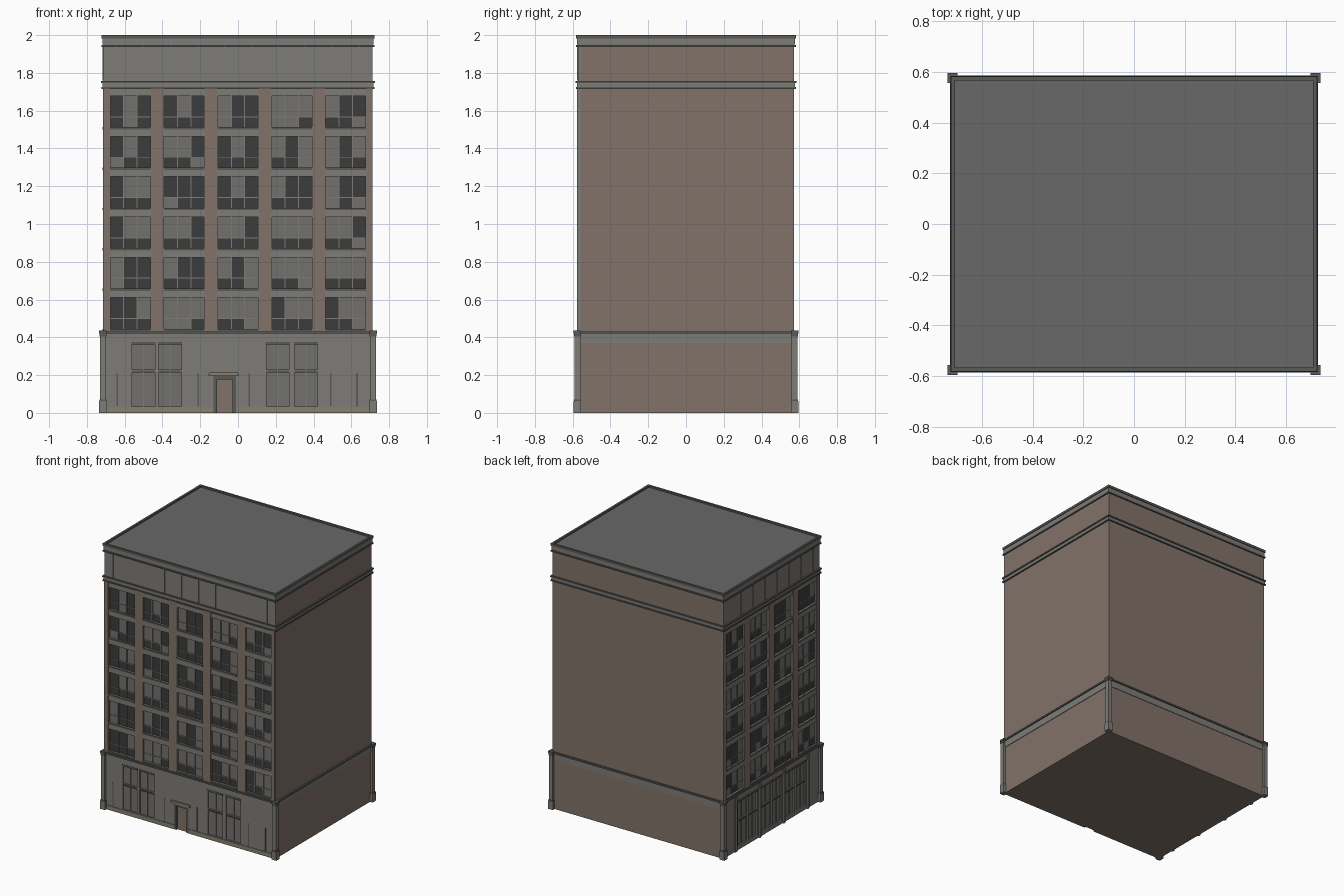
import bpy, bmesh, random
from mathutils import Matrix, Vector

if "Cube" in bpy.data.objects:
    bpy.data.objects.remove(bpy.data.objects["Cube"])

random.seed(4)
HX, HY = 0.713, 0.573


def material(name, c):
    m = bpy.data.materials.new(name)
    m.diffuse_color = (*c, 1)
    m.use_nodes = True
    m.node_tree.nodes["Principled BSDF"].inputs["Base Color"].default_value = m.diffuse_color
    return m


STONE = material("stone", (0.21, 0.20, 0.185))
BRICK = material("brick", (0.22, 0.17, 0.14))
ROOF = material("roof", (0.14, 0.14, 0.14))
GLASS = material("glass", (0.045, 0.045, 0.045))
BLIND = material("blind", (0.17, 0.165, 0.155))
TRIM = material("trim", (0.10, 0.10, 0.095))
PLINTH = material("plinth", (0.24, 0.22, 0.16))


def boxes(name, mat, items):
    """One object from many (x0,x1,y0,y1,z0,z1) boxes."""
    bm = bmesh.new()
    for x0, x1, y0, y1, z0, z1 in items:
        c = Vector(((x0 + x1) / 2, (y0 + y1) / 2, (z0 + z1) / 2))
        s = Matrix.Diagonal((abs(x1 - x0), abs(y1 - y0), abs(z1 - z0), 1))
        bmesh.ops.create_cube(bm, size=1, matrix=Matrix.Translation(c) @ s)
    me = bpy.data.meshes.new(name)
    bm.to_mesh(me)
    bm.free()
    me.materials.append(mat)
    ob = bpy.data.objects.new(name, me)
    bpy.context.collection.objects.link(ob)
    return ob


def on_front(u0, u1, z0, z1, d0, d1):
    return (u0, u1, -HY - d1, -HY - d0, z0, z1)


def on_left(u0, u1, z0, z1, d0, d1):
    return (-HX - d1, -HX - d0, -u1, -u0, z0, z1)


def pierced_wall(half, z0, z1, holes, depth):
    """Wall strips (u0,u1,z0,z1,d0,d1) left around rectangular holes."""
    zs = sorted({z0, z1, *[h[2] for h in holes], *[h[3] for h in holes]})
    out = []
    for a, b in zip(zs, zs[1:]):
        row = sorted(h for h in holes if h[2] < (a + b) / 2 < h[3])
        u = -half
        for h in row:
            out.append((u, h[0], a, b, -depth, 0))
            u = h[1]
        out.append((u, half, a, b, -depth, 0))
    return out


def rings(name, mat, specs):
    """Mouldings round the whole block: (projection, z0, z1)."""
    boxes(name, mat, [(-HX - p, HX + p, -HY - p, HY + p, a, b) for p, a, b in specs])


# Core block, brown blank walls on the right and back
REC = 0.016
boxes("core_walls", BRICK, [(-HX + REC, HX, -HY + REC, HY, 0, 1.984)])
boxes("roof_deck", ROOF, [(-HX + 0.003, HX - 0.003, -HY + 0.003, HY - 0.003, 1.95, 1.988)])

PITCH, BAY = 0.285, 0.212
ROWS = [0.445 + 0.2135 * i for i in range(6)]


def facade(label, put, half, bays, shops, door):
    centres = [(i - (bays - 1) / 2) * PITCH for i in range(bays)]
    holes, glass, blinds, sills, frames = [], [], [], [], []
    # Upper windows: three lights per bay, two sashes each
    for c in centres:
        for z in ROWS:
            l, r = c - BAY / 2, c + BAY / 2
            holes.append((l, r, z, z + 0.165))
            sills.append((l - 0.002, r + 0.002, z - 0.012, z, -REC, 0.005))
            frames.append((l, r, z + 0.052, z + 0.057, -REC, -0.009))
            for k in range(3):
                a = l + k * BAY / 3
                b = a + BAY / 3
                if k:
                    frames.append((a - 0.003, a + 0.003, z, z + 0.165, -REC, -0.006))
                low = glass if random.random() < 0.85 else blinds
                high = glass if random.random() < 0.35 else blinds
                low.append((a, b, z, z + 0.054, -REC, -0.013))
                high.append((a, b, z + 0.054, z + 0.165, -REC, -0.013))
    # Ground floor shop windows and transoms
    for a, b in shops:
        for z0, z1 in ((0.035, 0.215), (0.23, 0.362)):
            holes.append((a, b, z0, z1))
            blinds.append((a, b, z0, z1, -REC, -0.010))
            m = (a + b) / 2
            frames.append((m - 0.003, m + 0.003, z0, z1, -REC, -0.004))
        sills += [(a - 0.004, b + 0.004, 0.362, 0.376, -REC, 0.006),
                  (a, b, 0.216, 0.224, -REC, 0.004)]
    if door:
        holes.append((*door, 0, 0.195))
    wall = pierced_wall(half, 0, 1.984, holes, REC)
    boxes(label + "_wall", STONE, [put(*w) for w in wall])
    boxes(label + "_window_glass", GLASS, [put(*w) for w in glass])
    boxes(label + "_window_blinds", BLIND, [put(*w) for w in blinds])
    boxes(label + "_sills", TRIM, [put(*w) for w in sills])
    boxes(label + "_window_frames", STONE, [put(*w) for w in frames])
    # Brown piers between the bays and at both ends
    edges = [-half] + [e for c in centres for e in (c - BAY / 2, c + BAY / 2)] + [half]
    piers = [(edges[i] + (0.004 if i else 0), edges[i + 1] - 0.004, 0.43, 1.72, -REC, 0.003)
             for i in range(0, len(edges), 2)]
    boxes(label + "_piers", BRICK, [put(*w) for w in piers])
    # Frieze ribs under the top cornice
    n = bays * 2
    ribs = [((i - (n - 1) / 2) * PITCH / 2 - 0.004, (i - (n - 1) / 2) * PITCH / 2 + 0.004,
             1.76, 1.945, -0.002, 0.004) for i in range(n)]
    boxes(label + "_frieze_ribs", STONE, [put(*w) for w in ribs])


facade("front", on_front, HX, 5,
       [(-0.56, -0.44), (-0.42, -0.30), (0.15, 0.27), (0.30, 0.42)], (-0.13, -0.01))
facade("left", on_left, HY, 4,
       [(c + s * 0.064 - 0.052, c + s * 0.064 + 0.052) for c in (-0.285, 0, 0.285)
        for s in (-1, 1)], None)

# Ground floor pilaster strips
boxes("front_strips", TRIM, [on_front(x - 0.004, x + 0.004, 0.035, 0.212, -0.002, 0.004)
                             for x in (-0.64, -0.21, 0.06, 0.49, 0.63)])
boxes("left_pilasters", STONE, [on_left(y - 0.01, y + 0.01, 0, 0.41, -0.002, 0.010)
                                for y in (-0.43, -0.143, 0.143, 0.43)])
boxes("front_plinth", PLINTH, [on_front(-HX, -0.13, 0, 0.032, -0.002, 0.004),
                               on_front(-0.01, HX, 0, 0.032, -0.002, 0.004)])

# Entrance door, jambs and canopy
boxes("door", BRICK, [on_front(-0.11, -0.03, 0, 0.175, -REC, -0.010)])
boxes("door_frame", TRIM, [on_front(-0.13, -0.112, 0, 0.195, -REC, 0.003),
                           on_front(-0.028, -0.01, 0, 0.195, -REC, 0.003),
                           on_front(-0.112, -0.028, 0.178, 0.195, -REC, 0.003)])
boxes("door_canopy", PLINTH, [on_front(-0.155, 0.005, 0.197, 0.207, -0.002, 0.010),
                              on_front(-0.15, 0.0, 0.207, 0.215, -0.002, 0.013)])

# Bands and cornices running round all four sides
rings("bands", STONE, [(0.004, 0.37, 0.42), (0.005, 1.725, 1.748), (0.004, 1.95, 1.984)])
rings("cornices", TRIM, [(0.012, 0.42, 0.432), (0.010, 1.716, 1.726),
                         (0.011, 1.746, 1.756), (0.009, 1.938, 1.948)])

# Parapet lip at the roof edge
P, W = 0.009, 0.016
X, Y = HX + P, HY + P
boxes("parapet", TRIM, [(-X, X, -Y, -Y + W, 1.982, 2.0), (-X, X, Y - W, Y, 1.982, 2.0),
                        (-X, -X + W, -Y + W, Y - W, 1.982, 2.0),
                        (X - W, X, -Y + W, Y - W, 1.982, 2.0)])

# Corner posts with base and capital
posts, caps = [], []
for sx in (-1, 1):
    for sy in (-1, 1):
        def post(o, i, z0, z1):
            return (sx * (0.735 - i), sx * (0.735 - o), sy * (0.595 - i), sy * (0.595 - o), z0, z1)
        posts += [post(0.004, 0.036, 0.07, 0.405), post(0.0, 0.04, 0, 0.062)]
        caps += [post(0.002, 0.038, 0.062, 0.072), post(0.002, 0.038, 0.405, 0.42),
                 post(0.0, 0.04, 0.42, 0.435)]
boxes("corner_posts", STONE, posts)
boxes("corner_post_trim", TRIM, caps)
